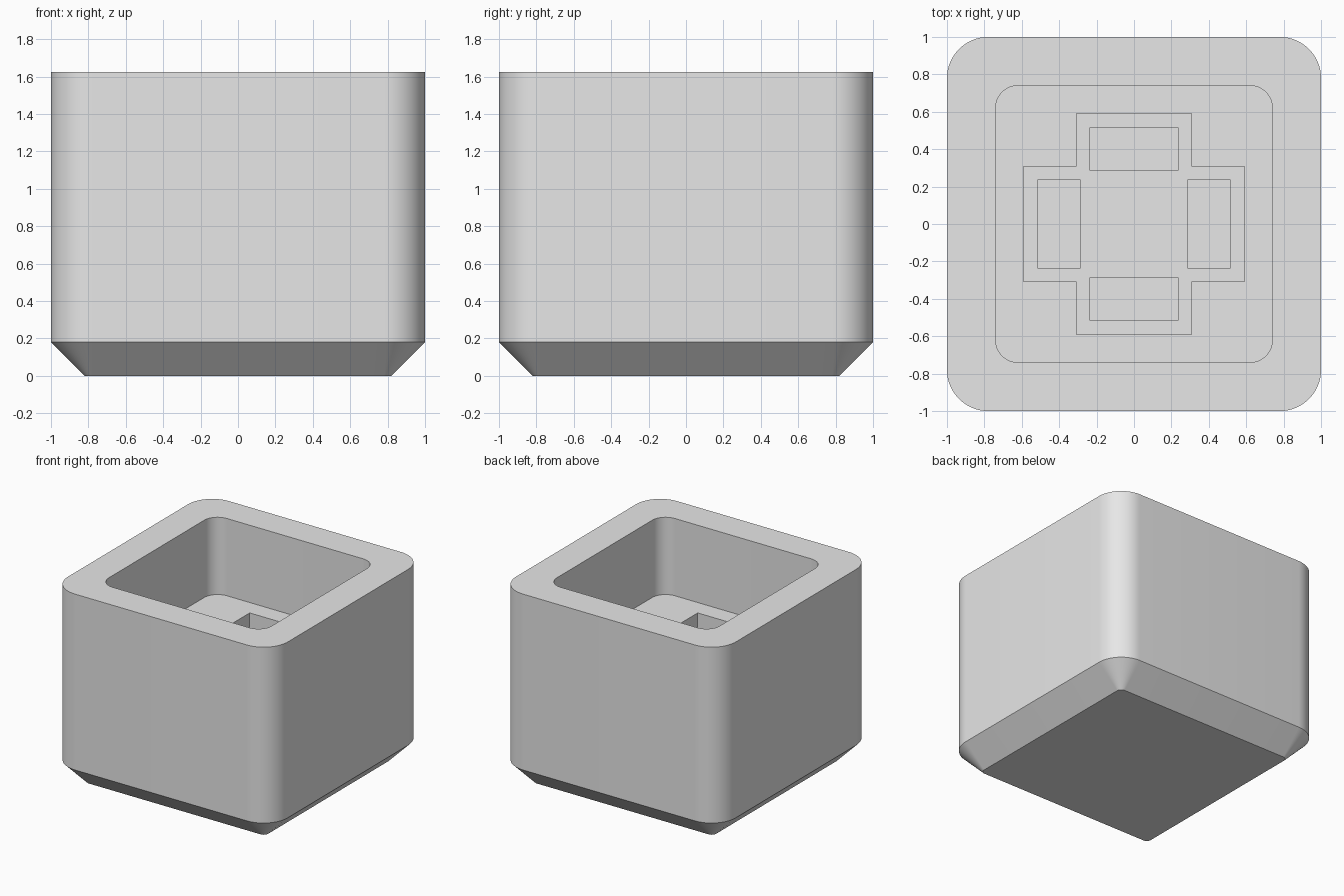
import bpy
import bmesh
import math

cube = bpy.data.objects.get("Cube")
if cube:
    bpy.data.objects.remove(cube, do_unlink=True)

grey = bpy.data.materials.new("plain_grey")
grey.use_nodes = True
grey.diffuse_color = (0.8, 0.8, 0.8, 1)
grey.node_tree.nodes["Principled BSDF"].inputs["Base Color"].default_value = (0.8, 0.8, 0.8, 1)

TOP, FLOOR, CROSS_FLOOR, POCKET_FLOOR = 1.625, 0.99, 0.74, 0.5


def rounded_square(half, radius, steps=16):
    """Outline of a square with rounded corners, counter-clockwise."""
    points = []
    for corner in range(4):
        turn = corner * math.pi / 2
        c = (half - radius) * math.sqrt(2)
        cx, cy = c * math.cos(turn + math.pi / 4), c * math.sin(turn + math.pi / 4)
        for i in range(steps + 1):
            a = turn + math.pi / 2 * i / steps
            points.append((cx + radius * math.cos(a), cy + radius * math.sin(a)))
    return points


def loft(name, sections):
    """Closed solid through a stack of (outline, height) sections."""
    bm = bmesh.new()
    rings = [[bm.verts.new((x, y, z)) for x, y in outline] for outline, z in sections]
    for low, high in zip(rings, rings[1:]):
        n = len(low)
        for i in range(n):
            j = (i + 1) % n
            bm.faces.new((low[i], low[j], high[j], high[i]))
    bm.faces.new(rings[0][::-1])
    bm.faces.new(rings[-1])
    bmesh.ops.recalc_face_normals(bm, faces=bm.faces)
    mesh = bpy.data.meshes.new(name)
    bm.to_mesh(mesh)
    bm.free()
    mesh.materials.append(grey)
    obj = bpy.data.objects.new(name, mesh)
    bpy.context.collection.objects.link(obj)
    return obj


def cut(target, outline, bottom, top):
    """Cut a straight-sided recess out of the target."""
    cutter = loft("recess_cutter", [(outline, bottom), (outline, top)])
    cutter.hide_render = True
    mod = target.modifiers.new("recess", "BOOLEAN")
    mod.operation = "DIFFERENCE"
    mod.solver = "EXACT"
    mod.object = cutter
    bpy.ops.object.modifier_apply(modifier=mod.name)
    bpy.data.objects.remove(cutter, do_unlink=True)


# Block with a chamfered foot and an open square cavity
outer, inner = rounded_square(1, 0.22), rounded_square(0.74, 0.12)
body = loft("square_pot", [(rounded_square(0.82, 0.04), 0), (outer, 0.18), (outer, TOP),
                           (inner, TOP), (inner, FLOOR)])
bpy.ops.object.select_all(action="DESELECT")
bpy.context.view_layer.objects.active = body
body.select_set(True)

# Cross-shaped recess in the cavity floor
L, W = 0.59, 0.307
arm = [(L, -W), (L, W), (W, W)]
cross = []
for quarter in range(4):
    cross += arm
    arm = [(-y, x) for x, y in arm]
cut(body, cross, CROSS_FLOOR, FLOOR + 0.1)

# Rectangular pocket in each arm of the cross
pocket = [(0.285, -0.235), (0.517, -0.235), (0.517, 0.235), (0.285, 0.235)]
for quarter in range(4):
    cut(body, pocket, POCKET_FLOOR, CROSS_FLOOR + 0.1)
    pocket = [(-y, x) for x, y in pocket]

bpy.ops.object.shade_smooth_by_angle(angle=math.radians(30))
